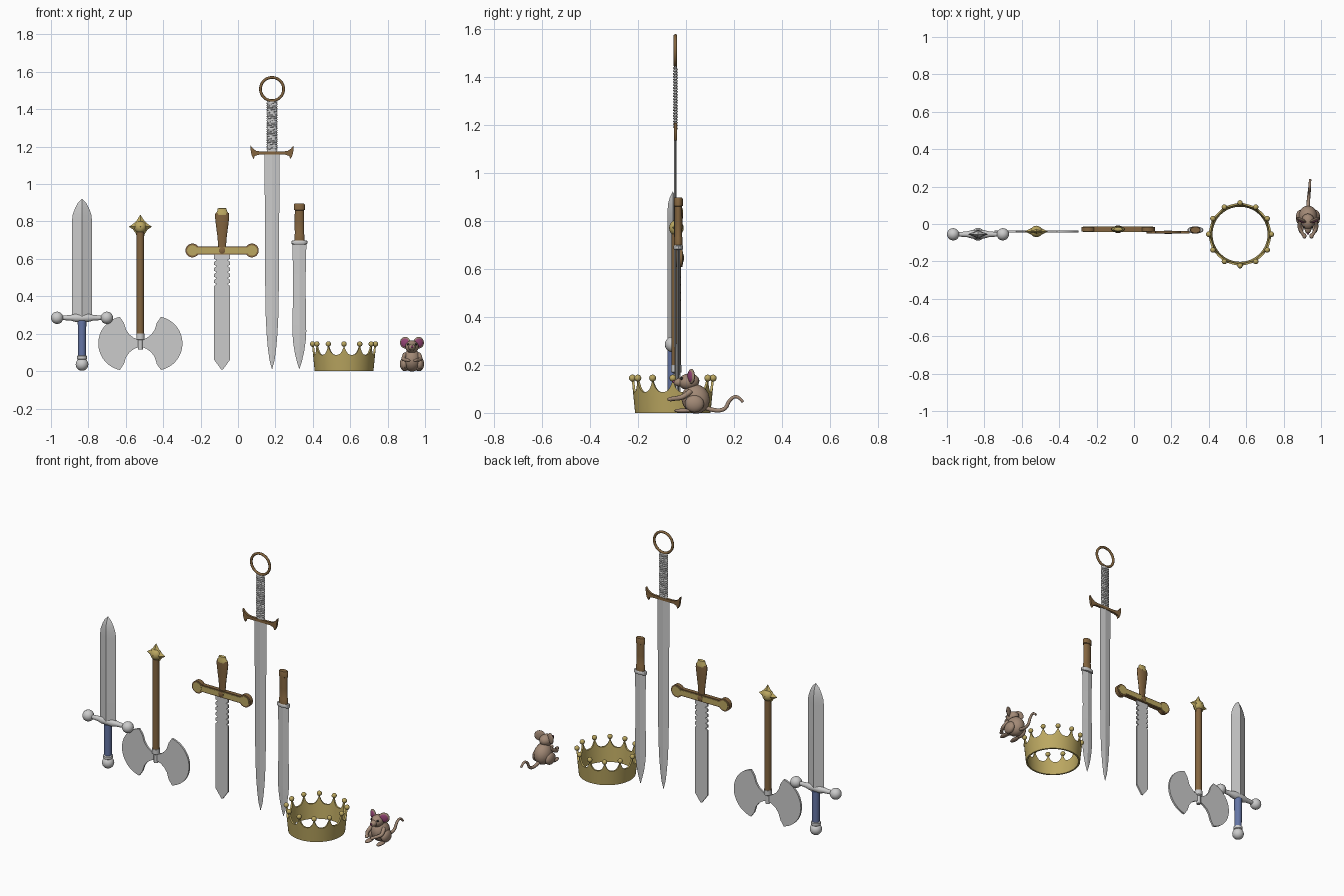
import bpy, bmesh, math
from mathutils import Vector
from math import sin, cos, pi, radians

if "Cube" in bpy.data.objects:
    bpy.data.objects.remove(bpy.data.objects["Cube"])


def material(name, rgb):
    m = bpy.data.materials.new(name)
    m.diffuse_color = (*rgb, 1)
    m.use_nodes = True
    m.node_tree.nodes["Principled BSDF"].inputs["Base Color"].default_value = m.diffuse_color
    return m


GOLD = material("gold", (0.50, 0.39, 0.12))
BROWN = material("brown", (0.23, 0.13, 0.05))
BLUE = material("blue", (0.13, 0.18, 0.38))
FUR = material("fur", (0.36, 0.25, 0.18))
PINK = material("pink", (0.30, 0.06, 0.18))
BLACK = material("black", (0.02, 0.02, 0.02))


def finish(ob, name, mat, angle=35):
    ob.name = name
    if mat:
        ob.data.materials.clear()
        ob.data.materials.append(mat)
    bpy.ops.object.select_all(action='DESELECT')
    ob.select_set(True)
    bpy.context.view_layer.objects.active = ob
    bpy.ops.object.shade_smooth_by_angle(angle=radians(angle))
    return ob


def loft(name, rings, mat=None, loop=False, angle=35):
    """Skin a list of equal rings of points; caps the ends unless looped."""
    bm = bmesh.new()
    vs = [[bm.verts.new(p) for p in r] for r in rings]
    n = len(vs[0])
    for i in range(len(vs) if loop else len(vs) - 1):
        a, b = vs[i], vs[(i + 1) % len(vs)]
        for j in range(n):
            k = (j + 1) % n
            bm.faces.new((a[j], a[k], b[k], b[j]))
    if not loop:
        bm.faces.new(vs[0])
        bm.faces.new(vs[-1])
    bmesh.ops.remove_doubles(bm, verts=bm.verts, dist=1e-6)
    bmesh.ops.recalc_face_normals(bm, faces=bm.faces)
    me = bpy.data.meshes.new(name)
    bm.to_mesh(me)
    bm.free()
    ob = bpy.data.objects.new(name, me)
    bpy.context.collection.objects.link(ob)
    return finish(ob, name, mat, angle)


def turned(name, x, y, prof, mat=None, sy=1.0, n=20, axis='Z', z=0, angle=35):
    """Turned part from (position, radius) pairs along X, Y or Z."""
    rings = []
    for h, r in prof:
        ring = []
        for i in range(n):
            a = 2 * pi * i / n
            u, v = r * cos(a), r * sin(a)
            p = {'Z': (u, v * sy, h), 'X': (h, v * sy, u), 'Y': (u, h, v)}[axis]
            ring.append((x + p[0], y + p[1], z + p[2]))
        rings.append(ring)
    return loft(name, rings, mat, angle=angle)


def plate(name, x, y, outline, half, mat=None):
    return loft(name, [[(x + px, y + s * half, pz) for px, pz in outline] for s in (-1, 1)], mat, angle=25)


def blade(name, x, y, stations, half):
    """Diamond-section blade from (z, half width) stations."""
    big = max(w for _, w in stations)
    rings = [[(x - w, y, z), (x, y - half * min(1, w / big * 1.3), z), (x + w, y, z),
              (x, y + half * min(1, w / big * 1.3), z)] for z, w in stations]
    return loft(name, rings, angle=12)


def ball(name, loc, r, mat=None, rot=(0, 0, 0), seg=20):
    bpy.ops.mesh.primitive_uv_sphere_add(segments=seg, ring_count=seg // 2, location=loc, rotation=rot)
    ob = bpy.context.object
    ob.scale = r if isinstance(r, tuple) else (r, r, r)
    return finish(ob, name, mat, 60)


def tube(name, pts, radius, mat=None, taper=1.0, smooth=True, res=3):
    cu = bpy.data.curves.new(name, 'CURVE')
    cu.dimensions = '3D'
    cu.bevel_depth, cu.bevel_resolution, cu.use_fill_caps = radius, res, True
    sp = cu.splines.new('NURBS' if smooth else 'POLY')
    sp.points.add(len(pts) - 1)
    for i, p in enumerate(pts):
        sp.points[i].co = (*p, 1)
        sp.points[i].radius = 1 + (taper - 1) * i / (len(pts) - 1)
    if smooth:
        sp.use_endpoint_u, sp.order_u = True, 3
    ob = bpy.data.objects.new(name, cu)
    bpy.context.collection.objects.link(ob)
    bpy.ops.object.select_all(action='DESELECT')
    ob.select_set(True)
    bpy.context.view_layer.objects.active = ob
    bpy.ops.object.convert(target='MESH')
    return finish(bpy.context.object, name, mat, 60)


# Broad sword, standing on its pommel
X, Y = -0.834, -0.055
blade("broad_blade", X, Y, [(0.28, .054), (0.80, .054), (0.835, .050), (0.87, .038), (0.90, .022), (0.921, .0005)], .022)
turned("broad_guard", X, Y, [(-.12, .011), (-.06, .015), (-.035, .022), (.035, .022), (.06, .015), (.12, .011)],
       axis='X', z=.285)
turned("broad_grip", X, Y, [(.075, .021), (.27, .023)], BLUE)
turned("broad_collar", X, Y, [(.06, .02), (.065, .027), (.08, .027), (.085, .02)])
ball("broad_pommel", (X, Y, .036), .034)
for s in (-1, 1):
    ball("broad_guard_ball", (X + s * .133, Y, .285), .033)

# Double axe, standing on its head
X, Y, Z = -0.522, -0.04, 0.148
turned("axe_handle", X, Y, [(.19, .02), (.745, .02)], BROWN)
turned("axe_collar", X, Y, [(.115, .013), (.165, .013), (.17, .022), (.2, .022)])
arc = [(.08 + .145 * cos(radians(a)), .145 * sin(radians(a))) for a in range(78, -79, -6)]
inner = [(.035, .03), (.058, .047), (.076, .072), (.088, .11)]
half = [(0.012, .02)] + inner + arc + [(a, -b) for a, b in reversed(inner)] + [(0.012, -.02)]
outline = half + [(-a, b) for a, b in reversed(half)]
plate("axe_head", X, Y, [(a, Z + b) for a, b in outline], .006)
turned("axe_finial", X, Y, [(.70, .014), (.735, .024), (.758, .040), (.772, .062), (.786, .040), (.805, .02), (.835, .001)],
       GOLD, sy=.5, n=4)
ball("axe_finial_core", (X, Y, .77), (.033, .03, .033), GOLD)

# Toothed sword with a disc-ended guard
X, Y = -0.085, -0.028
right = [(.042, .63)]
for i in range(5):
    z = .60 - i * .032
    right += [(.042, z), (.028, z - .006), (.042, z - .016)]
right += [(.042, .06), (.004, .008)]
plate("toothed_blade", X, Y, right + [(-a, b) for a, b in reversed(right)], .005)
for nm, h, r, t, m in (("guard_rim", .021, .037, .012, BROWN), ("guard_inlay", .015, .028, .0145, GOLD)):
    plate(nm + "_bar", X, Y, [(-.16, .645 - h), (.16, .645 - h), (.16, .645 + h), (-.16, .645 + h)], t, m)
    for s in (-1, 1):
        turned(nm + "_disc", X + s * .159, Y, [(-t - .001, r), (t + .001, r)], m, axis='Y', z=.645, n=32)
turned("guard_boss", X, Y, [(-.019, .01), (-.016, .017), (.016, .017), (.019, .01)], BROWN, axis='Y', z=.645)
turned("toothed_grip", X, Y, [(.66, .02), (.72, .025), (.78, .033), (.825, .038), (.845, .036)], BROWN, sy=.4)
turned("toothed_pommel", X, Y, [(.835, .034), (.845, .034), (.855, .026), (.87, .023), (.873, .012)], GOLD, sy=.45)

# Ring-pommel long sword
X, Y = 0.182, -0.044
blade("long_blade", X, Y, [(.01, .0005), (.06, .014), (.13, .023), (.2, .029), (.3, .034), (.5, .037), (1.17, .040)], .005)
gr = [(0, 1.157), (.07, 1.157), (.092, 1.150), (.098, 1.134), (.107, 1.148), (.113, 1.17), (.116, 1.208),
      (.102, 1.190), (.085, 1.178), (.06, 1.174), (0, 1.174)]
plate("long_guard", X, Y, gr + [(-a, b) for a, b in reversed(gr[1:-1])], .007, BROWN)
turned("long_grip", X, Y, [(1.17, .026), (1.445, .026)], sy=.22)
N = 22
tube("grip_wrap", [(X + .026 * cos(t * pi / 8), Y + .006 * sin(t * pi / 8), 1.182 + .256 * t / (16 * N))
                   for t in range(16 * N + 1)], .0042, smooth=False, res=1)
bpy.ops.mesh.primitive_torus_add(location=(X, Y, 1.508), rotation=(pi / 2, 0, 0), major_radius=.062,
                                 minor_radius=.0075, major_segments=48, minor_segments=10)
finish(bpy.context.object, "ring_pommel", BROWN, 60)

# Long knife
X, Y = 0.328, -0.032
blade("knife_blade", X, Y, [(.01, .0005), (.05, .013), (.10, .025), (.16, .034), (.21, .037), (.3, .036), (.45, .033),
                            (.58, .035), (.69, .038)], .006)
turned("knife_guard", X, Y, [(.678, .038), (.682, .043), (.695, .043), (.699, .038)], sy=.45)
turned("knife_grip", X, Y, [(.695, .027), (.73, .027), (.735, .024), (.79, .026), (.86, .024), (.862, .029),
                            (.89, .029), (.896, .025)], BROWN, sy=.65)

# Crown: flared wall with twelve peaks
X, Y = 0.567, -0.055
P, S = 12, 16
rings = []
for i in range(P * S):
    a = 2 * pi * i / (P * S)
    d = abs((i % S) / S - .5) * 2
    h = .087 + .05 * d ** 3
    ring = []
    for z, t in ((0, 0), (h, 0), (h, .01), (0, .01)):
        r = .157 + .10 * z - t
        ring.append((X + r * cos(a), Y + r * sin(a), z))
    rings.append(ring)
loft("crown_band", rings, GOLD, loop=True, angle=40)
for i in range(P):
    a = 2 * pi * i / P
    ball("crown_bead", (X + .168 * cos(a), Y + .168 * sin(a), .145), .0145, GOLD, seg=16)

# Sitting mouse
X = 0.93
ball("mouse_body", (X, .04, .058), (.05, .058, .062), FUR, (radians(25), 0, 0))
ball("mouse_head", (X, .012, .13), (.036, .044, .034), FUR, (radians(8), 0, 0))
ball("mouse_snout", (X, -.02, .128), (.019, .032, .018), FUR, (radians(5), 0, 0))
ball("mouse_nose", (X, -.051, .13), .006, PINK, seg=12)
for s in (-1, 1):
    ball("mouse_ear", (X + s * .036, .022, .152), (.031, .009, .031), FUR, (0, 0, s * radians(25)))
    ball("mouse_inner_ear", (X + s * .037, .018, .152), (.024, .008, .024), PINK, (0, 0, s * radians(25)))
    ball("mouse_eye", (X + s * .021, -.018, .143), .006, BLACK, seg=12)
    ball("mouse_haunch", (X + s * .042, .035, .038), (.023, .04, .036), FUR)
    ball("mouse_foot", (X + s * .038, -.012, .009), (.016, .038, .009), FUR)
    tube("mouse_arm", [(X + s * .036, .02, .09), (X + s * .05, -.01, .066), (X + s * .036, -.04, .06),
                       (X + s * .02, -.065, .058)], .012, FUR, taper=.7)
    ball("mouse_paw", (X + s * .019, -.064, .057), (.011, .014, .009), FUR, seg=12)
tube("mouse_tail", [(X, .085, .02), (X + .002, .12, .008), (X + .006, .165, .014), (X + .008, .18, .055),
                    (X + .01, .215, .075), (X + .012, .237, .045)], .010, FUR, taper=.6)
